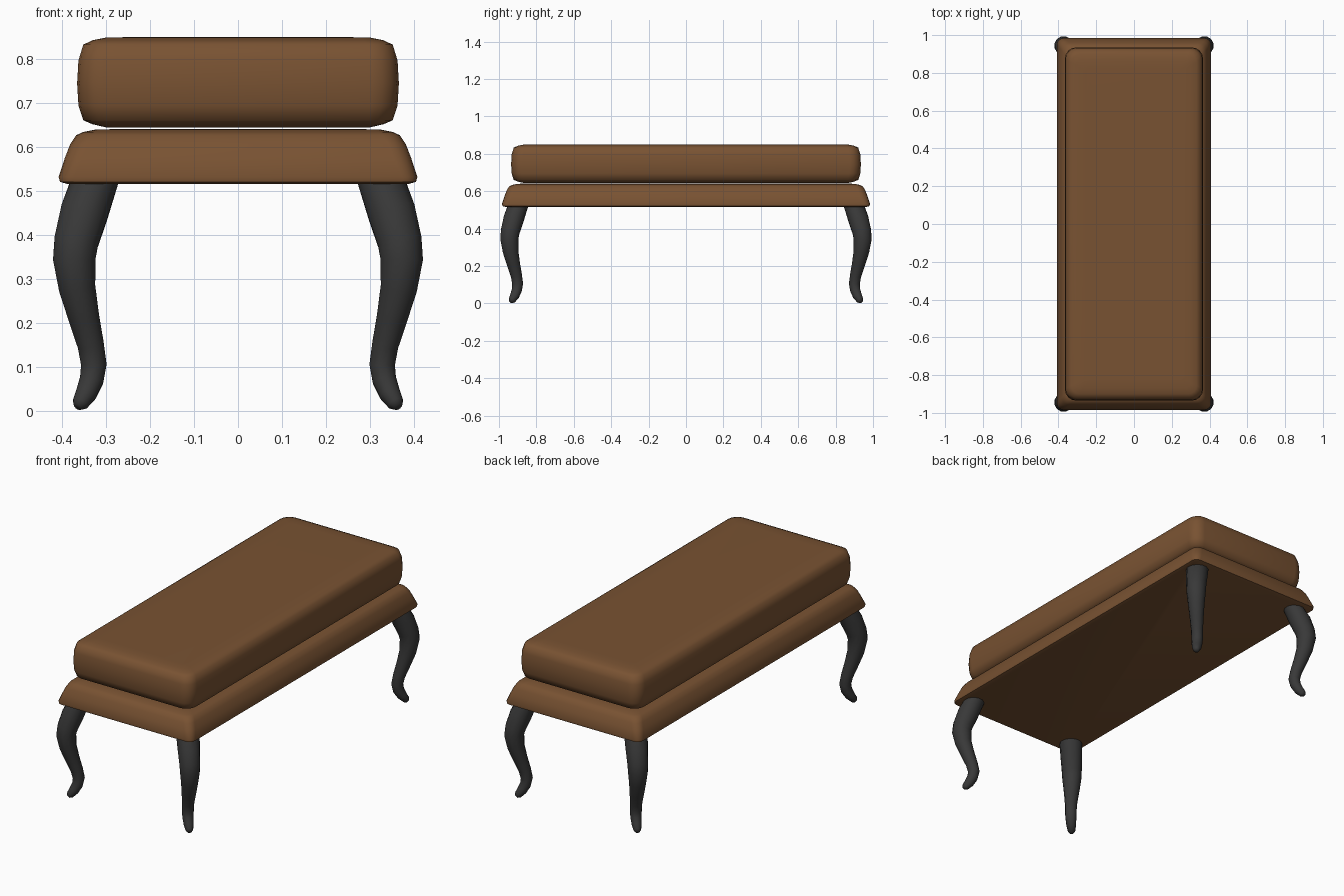
import bpy, bmesh, math
from mathutils import Vector

if "Cube" in bpy.data.objects:
    bpy.data.objects.remove(bpy.data.objects["Cube"])


def material(name, rgb):
    m = bpy.data.materials.new(name)
    m.diffuse_color = (*rgb, 1)
    m.use_nodes = True
    m.node_tree.nodes["Principled BSDF"].inputs["Base Color"].default_value = m.diffuse_color
    return m


BROWN = material("brown upholstery", (0.19, 0.085, 0.032))
BLACK = material("black wood", (0.04, 0.04, 0.04))


def loft(name, rings, mat, angle):
    """Skin a stack of equal-length vertex rings and cap both ends."""
    bm = bmesh.new()
    loops = [[bm.verts.new(p) for p in ring] for ring in rings]
    n = len(loops[0])
    for a, b in zip(loops, loops[1:]):
        for i in range(n):
            j = (i + 1) % n
            bm.faces.new((a[i], a[j], b[j], b[i]))
    bm.faces.new(loops[0][::-1])
    bm.faces.new(loops[-1])
    bmesh.ops.recalc_face_normals(bm, faces=bm.faces[:])
    mesh = bpy.data.meshes.new(name)
    bm.to_mesh(mesh)
    bm.free()
    mesh.materials.append(mat)
    ob = bpy.data.objects.new(name, mesh)
    bpy.context.collection.objects.link(ob)
    bpy.ops.object.select_all(action='DESELECT')
    ob.select_set(True)
    bpy.context.view_layer.objects.active = ob
    bpy.ops.object.shade_smooth_by_angle(angle=math.radians(angle))
    return ob


def round_rect(hx, hy, r, z, steps=4):
    pts = []
    for k, (sx, sy) in enumerate([(1, 1), (-1, 1), (-1, -1), (1, -1)]):
        for s in range(steps + 1):
            a = math.pi / 2 * (k + s / steps)
            pts.append((sx * (hx - r) + r * math.cos(a),
                        sy * (hy - r) + r * math.sin(a), z))
    return pts


def padded(name, hx, hy, profile, mat):
    """Profile rows: inset, height, corner radius."""
    return loft(name, [round_rect(hx - i, hy - i, r, z) for i, z, r in profile], mat, 50)


# Loose top cushion
padded("cushion", 0.366, 0.935, [
    (0.110, 0.644, 0.02), (0.065, 0.645, 0.03), (0.035, 0.652, 0.045),
    (0.014, 0.661, 0.055), (0.003, 0.695, 0.06), (0.0, 0.745, 0.06),
    (0.003, 0.797, 0.06), (0.014, 0.833, 0.055), (0.035, 0.843, 0.045),
    (0.065, 0.849, 0.03), (0.110, 0.850, 0.02)], BROWN)

# Flared upholstered base
padded("seat_base", 0.408, 0.984, [
    (0.02, 0.516, 0.02), (0.003, 0.521, 0.03), (0.0, 0.532, 0.035),
    (0.014, 0.575, 0.04), (0.026, 0.606, 0.04), (0.040, 0.627, 0.04),
    (0.055, 0.634, 0.035), (0.085, 0.640, 0.03), (0.14, 0.641, 0.02)], BROWN)

# Cabriole legs: path rows are x, height, radius; y runs parallel to x
PATH = [(0.322, 0.535, 0.059), (0.350, 0.450, 0.056), (0.368, 0.385, 0.052),
        (0.3725, 0.345, 0.050), (0.366, 0.280, 0.043), (0.350, 0.210, 0.036),
        (0.335, 0.150, 0.031), (0.328, 0.105, 0.030), (0.333, 0.070, 0.028),
        (0.345, 0.040, 0.025), (0.359, 0.017, 0.019), (0.365, 0.009, 0.010)]


def leg(name, sx, sy, sides=12):
    pts = [Vector((sx * x, sy * (x + 0.572), z)) for x, z, r in PATH]
    across = Vector((sx, -sy, 0)).normalized()
    rings = []
    for i, p in enumerate(pts):
        t = (pts[min(i + 1, len(pts) - 1)] - pts[max(i - 1, 0)]).normalized()
        side = t.cross(across)
        r = PATH[i][2]
        rings.append([p + r * (math.cos(a) * across + math.sin(a) * side)
                      for a in (2 * math.pi * k / sides for k in range(sides))])
    for v in rings[0]:          # top ring is level, hidden inside the base
        v.z = 0.535
    loft(name, rings, BLACK, 60)


for sy, end in ((-1, "front"), (1, "back")):
    for sx, hand in ((-1, "left"), (1, "right")):
        leg(f"{end}_{hand}_leg", sx, sy)
